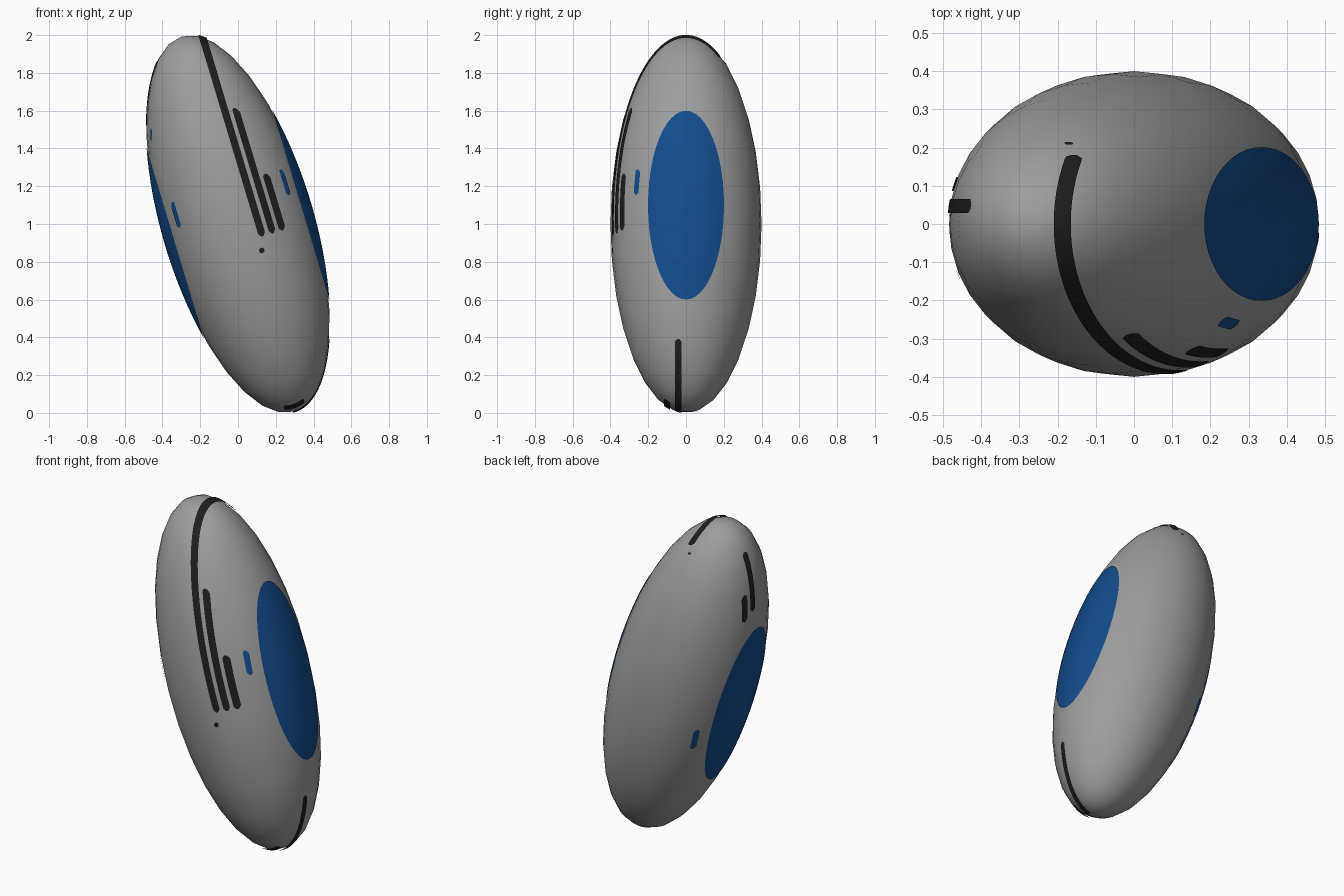
import bpy, bmesh, math
from mathutils import Matrix

RX, RZ = 0.4, 1.037          # short and long radii of the shell
LIFT = 1.006                 # painted plates float just above the shell
TILT = Matrix.Translation((0, 0, 1)) @ Matrix.Rotation(math.radians(-16.7), 4, 'Y')

cube = bpy.data.objects.get("Cube")
if cube:
    bpy.data.objects.remove(cube, do_unlink=True)


def material(name, rgb):
    m = bpy.data.materials.new(name)
    m.use_nodes = True
    m.diffuse_color = (*rgb, 1)
    bsdf = m.node_tree.nodes["Principled BSDF"]
    bsdf.inputs["Base Color"].default_value = (*rgb, 1)
    bsdf.inputs["Roughness"].default_value = 0.6
    return m


GREY = material("shell_grey", (0.34, 0.34, 0.34))
BLUE = material("panel_blue", (0.006, 0.07, 0.26))
BLACK = material("stripe_black", (0.013, 0.013, 0.013))


def finish(name, bm, mat):
    """Turn faces outward, tilt into place, smooth and colour."""
    bmesh.ops.remove_doubles(bm, verts=bm.verts, dist=1e-5)
    bm.normal_update()
    for f in bm.faces:
        if f.normal.dot(f.calc_center_median()) < 0:
            f.normal_flip()
        f.smooth = True
    bm.transform(TILT)
    mesh = bpy.data.meshes.new(name)
    bm.to_mesh(mesh)
    bm.free()
    mesh.materials.append(mat)
    bpy.context.collection.objects.link(bpy.data.objects.new(name, mesh))


def patch(name, point, nu, nv, mat):
    """Grid plate whose points come from point(u, v) on the unit sphere."""
    bm = bmesh.new()
    rows = [[bm.verts.new((x * RX * LIFT, y * RX * LIFT, z * RZ * LIFT))
             for x, y, z in (point(i / nu, j / nv) for j in range(nv + 1))]
            for i in range(nu + 1)]
    for a, b in zip(rows, rows[1:]):
        for j in range(nv):
            bm.faces.new((a[j], b[j], b[j + 1], a[j + 1]))
    finish(name, bm, mat)


def eye_panel(name, side):
    def point(u, v):
        t, p = u * math.radians(30), v * math.tau
        return side * math.cos(t), math.sin(t) * math.cos(p), math.sin(t) * math.sin(p)
    patch(name, point, 8, 48, BLUE)


def stripe(name, axis, offset, start, end, width, mat=BLACK):
    """Round-ended band along the shell at a fixed x or y; angles run from the tip."""
    steps = max(8, int(abs(end - start)))
    cap = min(0.5, 1.4 / abs(end - start))

    def point(u, v):
        edge = min(1, min(u, 1 - u) / cap)
        taper = 0.3 + 0.7 * math.sqrt(edge * (2 - edge))
        c = (offset + (v - 0.5) * width * taper) / RX
        r = math.sqrt(1 - c * c)
        a = math.radians(start + (end - start) * u)
        s, z = r * math.sin(a), r * math.cos(a)
        return (c, s, z) if axis == 'x' else (s, c, z)
    patch(name, point, steps, 2, mat)


# Shell
bm = bmesh.new()
bmesh.ops.create_uvsphere(bm, u_segments=32, v_segments=16, radius=1)
bm.transform(Matrix.Diagonal((RX, RX, RZ, 1)))
finish("shell", bm, GREY)

# Large oval panels
eye_panel("left_panel", 1)
eye_panel("right_panel", -1)

# Front stripes, the first running over the tip
stripe("long_stripe", 'x', 0.105, -95.7, 27.7, 0.038)
stripe("middle_stripe", 'x', 0.162, -96, -51.7, 0.036)
stripe("short_stripe", 'x', 0.216, -96.5, -76, 0.036)
stripe("front_dot", 'x', 0.08, -100.4, -98.8, 0.028)
stripe("back_dot", 'x', 0.08, 31.8, 33, 0.02)

# Stripes on the sides near both tips
stripe("upper_side_stripe", 'y', 0.047, -52, -23.8, 0.036)
stripe("upper_side_mark", 'y', 0.104, -54.5, -43, 0.036)
stripe("lower_side_stripe", 'y', -0.04, 134, 181, 0.034)
stripe("lower_tip_mark", 'y', -0.1, 170, 187, 0.034)

# Blue slots beside the panels
stripe("left_slot", 'x', 0.3, -84.1, -72.2, 0.022, BLUE)
stripe("right_slot", 'x', -0.3, -84.1, -72.2, 0.022, BLUE)
stripe("right_upper_slot", 'x', -0.303, -33, -28.5, 0.02, BLUE)
stripe("right_back_slot", 'x', -0.3, 98.5, 110, 0.022, BLUE)
